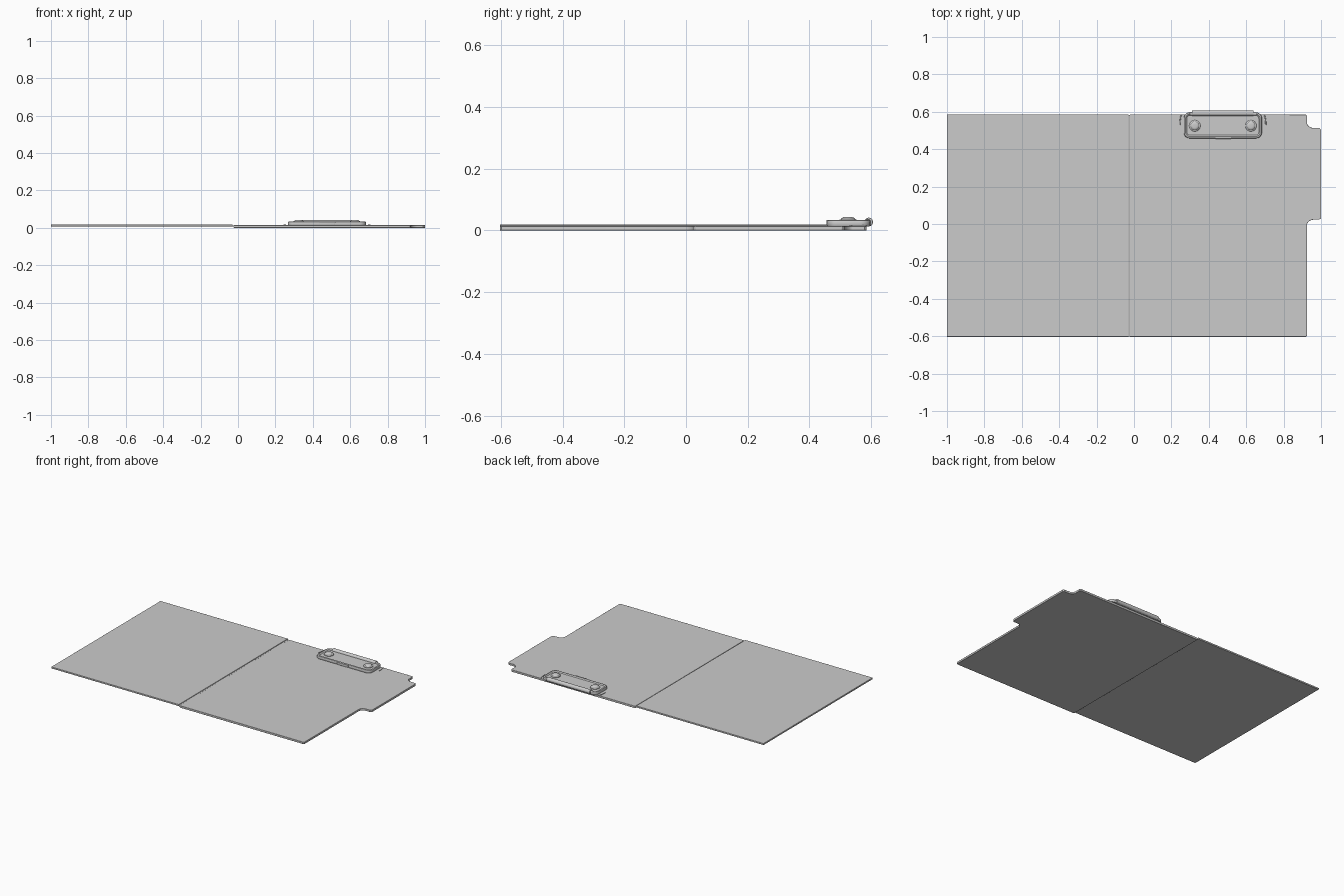
import bpy, bmesh, math
from mathutils import Vector

if "Cube" in bpy.data.objects:
    bpy.data.objects.remove(bpy.data.objects["Cube"])


def finish(name, bm, bevel=0.0, smooth=True):
    bmesh.ops.recalc_face_normals(bm, faces=bm.faces)
    me = bpy.data.meshes.new(name)
    bm.to_mesh(me)
    bm.free()
    ob = bpy.data.objects.new(name, me)
    bpy.context.collection.objects.link(ob)
    if bevel:
        m = ob.modifiers.new("edge", 'BEVEL')
        m.width, m.segments, m.limit_method = bevel, 2, 'ANGLE'
        m.angle_limit = math.radians(50)
    if smooth:
        bpy.context.view_layer.objects.active = ob
        ob.select_set(True)
        bpy.ops.object.shade_smooth_by_angle(angle=math.radians(35))
        ob.select_set(False)
    return ob


def loft(rings, name, bevel=0.0):
    """Skin closed rings of equal length and cap both ends."""
    bm = bmesh.new()
    vs = [[bm.verts.new(p) for p in r] for r in rings]
    n = len(vs[0])
    for a, b in zip(vs, vs[1:]):
        for i in range(n):
            j = (i + 1) % n
            bm.faces.new((a[i], a[j], b[j], b[i]))
    bm.faces.new(vs[0][::-1])
    bm.faces.new(vs[-1])
    return finish(name, bm, bevel)


def slab(outline, z0, z1, name, bevel):
    return loft([[(x, y, z) for x, y in outline] for z in (z0, z1)], name, bevel)


def arc(cx, cy, r, a0, a1, n=6):
    return [(cx + r * math.cos(math.radians(a0 + (a1 - a0) * i / n)),
             cy + r * math.sin(math.radians(a0 + (a1 - a0) * i / n))) for i in range(n + 1)]


def rounded_rect(x0, x1, y0, y1, r):
    return (arc(x1 - r, y0 + r, r, -90, 0) + arc(x1 - r, y1 - r, r, 0, 90)
            + arc(x0 + r, y1 - r, r, 90, 180) + arc(x0 + r, y0 + r, r, 180, 270))


def x_roll(name, x0, x1, y, z, r):
    ring = arc(y, z, r, 0, 345, 23)
    return loft([[(x, p, q) for p, q in ring] for x in (x0, x1)], name, 0.002)


FRONT, BACK = -0.603, 0.585

# left cover
slab([(-1, FRONT), (-0.029, FRONT), (-0.029, BACK), (-1, BACK)],
     0.008, 0.019, "left_cover", 0.0015)

# right board with index tab
board = [(-0.022, FRONT), (0.919, FRONT), (0.925, FRONT + 0.006), (0.925, 0.0)]
board += arc(0.961, -0.017, 0.040, 140, 90, 5) + [(0.990, 0.023)]
board += [(1.0, 0.031), (1.0, 0.505), (0.990, 0.513)]
board += arc(0.961, 0.553, 0.040, 270, 205, 6)
board += [(0.925, 0.540), (0.925, BACK - 0.006), (0.919, BACK), (-0.022, BACK)]
slab(board, 0.0, 0.014, "right_board", 0.0015)

# spine groove between the covers
spine = [(-0.031, 0.008), (-0.020, 0.001), (-0.020, 0.011), (-0.031, 0.016)]
loft([[(x, y, z) for x, z in spine] for y in (FRONT + 0.001, BACK - 0.001)], "spine_hinge")

# clip plate with raised rim
steps = [(0.002, 0.013), (0, 0.016), (0, 0.028), (0.002, 0.032), (0.006, 0.034),
         (0.010, 0.034), (0.014, 0.031), (0.017, 0.028)]
loft([[(x, y, z) for x, y in rounded_rect(0.266 + d, 0.684 - d, 0.458 + d, 0.597 - d, 0.032 - d)]
      for d, z in steps], "clip_plate")

# lift notch at the front lip
slab(rounded_rect(0.435, 0.520, 0.455, 0.466, 0.004), 0.015, 0.033, "clip_lip", 0.0015)

# rolled hinge and its pin
x_roll("clip_hinge_roll", 0.310, 0.640, 0.592, 0.027, 0.014)
x_roll("clip_hinge_pin", 0.297, 0.653, 0.589, 0.027, 0.009)

# domed rivets with a collar
for side, cx in (("left", 0.325), ("right", 0.625)):
    prof = [(0.030, 0.026), (0.030, 0.032), (0.027, 0.035), (0.023, 0.036),
            (0.021, 0.039), (0.017, 0.042), (0.010, 0.043)]
    loft([[(x, y, z) for x, y in arc(cx, 0.525, r, 0, 348.75, 31)] for r, z in prof],
         side + "_rivet")

# spring wire ends beside the clip
for side, s in (("left", -1), ("right", 1)):
    cu = bpy.data.curves.new(side + "_spring_wire", 'CURVE')
    cu.dimensions = '3D'
    cu.bevel_depth, cu.bevel_resolution, cu.use_fill_caps = 0.003, 2, True
    sp = cu.splines.new('POLY')
    pts = [(0.230, 0.530), (0.229, 0.550), (0.226, 0.570), (0.221, 0.585)]
    sp.points.add(len(pts) - 1)
    for p, (dx, y) in zip(sp.points, pts):
        p.co = (0.475 + s * dx, y, 0.0145, 1)
    ob = bpy.data.objects.new(side + "_spring_wire", cu)
    bpy.context.collection.objects.link(ob)
